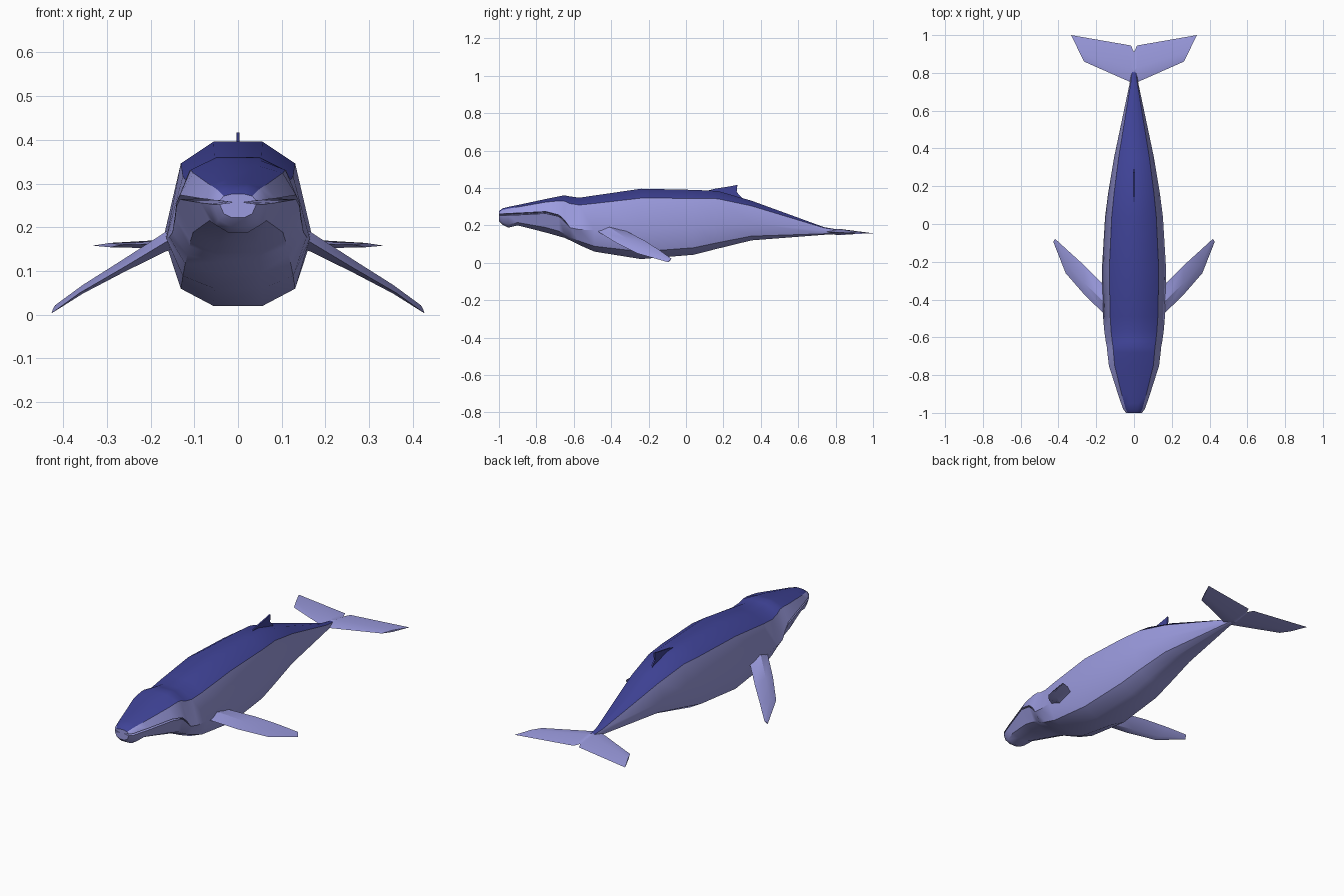
import bpy, bmesh, math
from mathutils import Vector


def material(name, rgb):
    m = bpy.data.materials.new(name)
    m.diffuse_color = (*rgb, 1)
    return m


DARK = material("dark blue back", (0.050, 0.056, 0.31))
LIGHT = material("pale blue skin", (0.33, 0.33, 0.74))


def loft(name, rings, mats, dark_rule=None, mirror=False, angle=40):
    """Skin a list of closed rings, cap both ends."""
    bm = bmesh.new()
    rows = [[bm.verts.new(p) for p in r] for r in rings]
    n = len(rows[0])
    for a, b in zip(rows, rows[1:]):
        for i in range(n):
            j = (i + 1) % n
            f = bm.faces.new((a[i], a[j], b[j], b[i]))
            if dark_rule and dark_rule(i):
                f.material_index = 1
    bm.faces.new(rows[0])
    bm.faces.new(rows[-1])
    bmesh.ops.remove_doubles(bm, verts=bm.verts, dist=0.0004)
    bmesh.ops.recalc_face_normals(bm, faces=bm.faces)
    me = bpy.data.meshes.new(name)
    bm.to_mesh(me)
    bm.free()
    ob = bpy.data.objects.new(name, me)
    bpy.context.collection.objects.link(ob)
    for m in mats:
        me.materials.append(m)
    if mirror:
        ob.modifiers.new("mirror", 'MIRROR').use_mirror_merge = False
    bpy.ops.object.select_all(action='DESELECT')
    ob.select_set(True)
    bpy.context.view_layer.objects.active = ob
    bpy.ops.object.shade_smooth_by_angle(angle=math.radians(angle))
    return ob


# Body: y, top z, side (mouth line) z, bottom z, half width, half mouth gap
sections = [
    (-1.00, 0.276, 0.257, 0.222, 0.042, 0.004),
    (-0.98, 0.291, 0.257, 0.203, 0.057, 0.005),
    (-0.95, 0.299, 0.259, 0.188, 0.068, 0.005),
    (-0.90, 0.309, 0.261, 0.200, 0.085, 0.005),
    (-0.75, 0.341, 0.269, 0.162, 0.133, 0.005),
    (-0.68, 0.355, 0.252, 0.142, 0.141, 0.004),
    (-0.65, 0.361, 0.225, 0.134, 0.144, 0.004),
    (-0.62, 0.355, 0.188, 0.120, 0.150, 0),
    (-0.57, 0.348, 0.178, 0.095, 0.157, 0),
    (-0.49, 0.360, 0.174, 0.060, 0.164, 0),
    (-0.24, 0.396, 0.178, 0.020, 0.170, 0),
    (0.04, 0.390, 0.193, 0.043, 0.153, 0),
    (0.17, 0.384, 0.203, 0.076, 0.136, 0),
    (0.35, 0.332, 0.211, 0.120, 0.106, 0),
    (0.74, 0.190, 0.172, 0.150, 0.024, 0),
    (0.86, 0.170, 0.164, 0.157, 0.004, 0),
]


def body_ring(y, top, mid, bot, w, gap):
    inner = 0.012 if gap else w
    half = [(0.33 * w, top),
            (0.77 * w, top - 0.23 * (top - mid)),
            (w, mid + gap), (inner, mid), (w, mid - gap),
            (0.77 * w, bot + 0.25 * (mid - bot)),
            (0.33 * w, bot)]
    return [(x, y, z) for x, z in half] + [(-x, y, z) for x, z in reversed(half)]


# the strip above the shoulder line is dark
loft("whale_body", [body_ring(*s) for s in sections], [LIGHT, DARK],
     dark_rule=lambda i: i in (0, 12, 13))


def blade(name, stations, mirror=True):
    """Fin with a diamond section: leading point, trailing point, thickness."""
    rings = []
    for lead, trail, t in stations:
        a, b = Vector(lead), Vector(trail)
        c = a.lerp(b, 0.4)
        up = Vector((0, 0, t / 2))
        rings.append([a, c + up, b, c - up])
    return loft(name, rings, [LIGHT], mirror=mirror, angle=30)


# Pectoral flippers
blade("flippers", [
    ((0.120, -0.500, 0.185), (0.120, -0.340, 0.185), 0.05),
    ((0.162, -0.472, 0.168), (0.172, -0.310, 0.165), 0.045),
    ((0.262, -0.375, 0.108), (0.262, -0.220, 0.118), 0.03),
    ((0.362, -0.260, 0.050), (0.345, -0.145, 0.070), 0.02),
    ((0.427, -0.095, 0.003), (0.418, -0.078, 0.022), 0.006),
])

# Tail flukes
blade("tail_flukes", [
    ((0.0, 0.740, 0.166), (0.0, 0.910, 0.163), 0.034),
    ((0.016, 0.750, 0.166), (0.016, 0.945, 0.162), 0.032),
    ((0.265, 0.860, 0.160), (0.333, 1.000, 0.158), 0.010),
])

# Dorsal fin
profile = [(0.09, 0.380), (0.15, 0.395), (0.235, 0.409), (0.275, 0.417),
           (0.271, 0.378), (0.305, 0.342), (0.20, 0.365)]
loft("dorsal_fin", [[(x, y, z) for y, z in profile] for x in (-0.004, 0.004)],
     [DARK])
